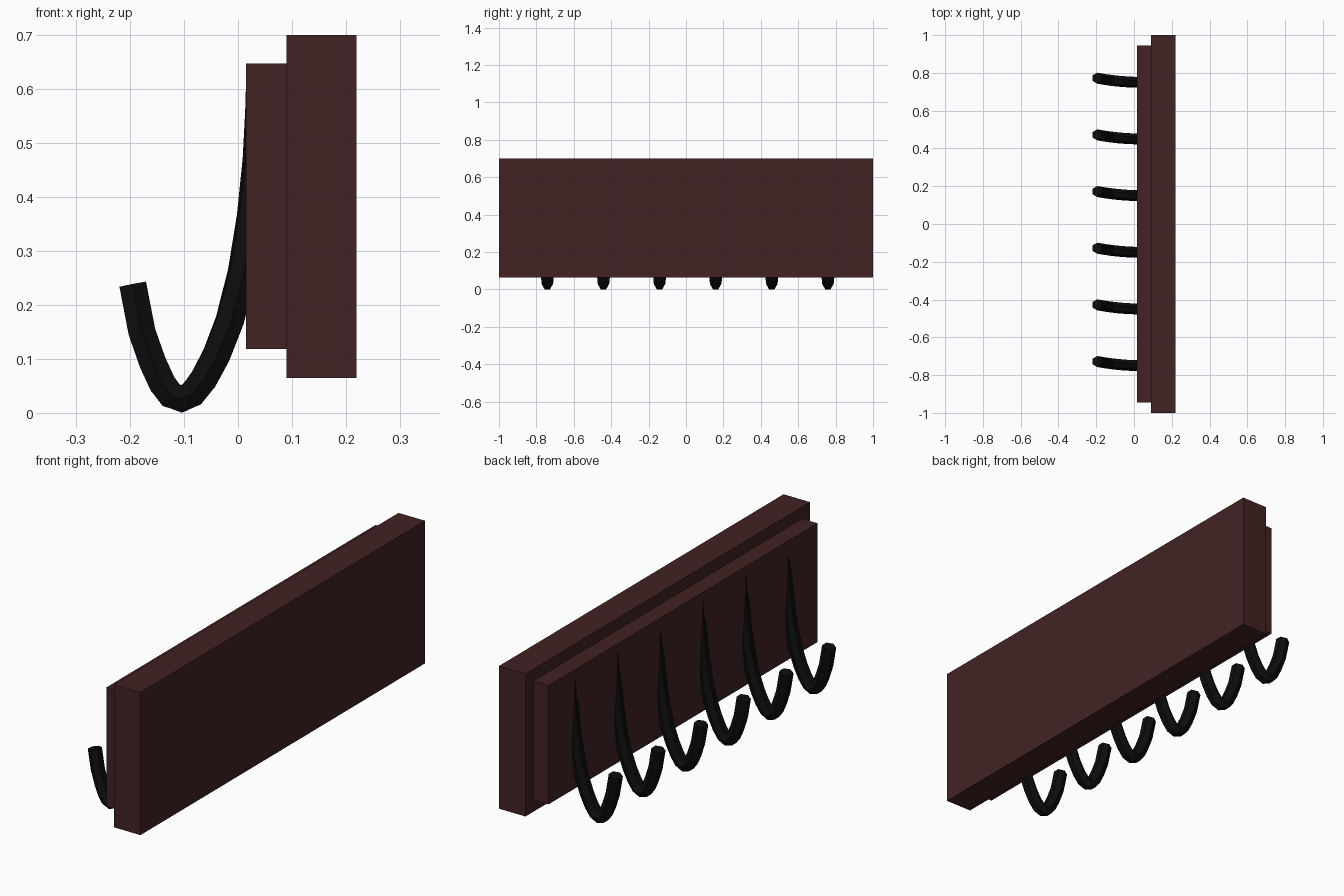
import bpy, bmesh, math
from mathutils import Vector

if "Cube" in bpy.data.objects:
    bpy.data.objects.remove(bpy.data.objects["Cube"])


def material(name, rgb):
    m = bpy.data.materials.new(name)
    m.diffuse_color = (*rgb, 1)
    m.use_nodes = True
    m.node_tree.nodes["Principled BSDF"].inputs["Base Color"].default_value = m.diffuse_color
    return m


WOOD = material("dark_red_wood", (0.054, 0.0165, 0.0175))
IRON = material("black_iron", (0.004, 0.004, 0.004))


def finish(bm, name, mat):
    bmesh.ops.recalc_face_normals(bm, faces=bm.faces)
    me = bpy.data.meshes.new(name)
    bm.to_mesh(me)
    bm.free()
    me.materials.append(mat)
    ob = bpy.data.objects.new(name, me)
    bpy.context.collection.objects.link(ob)
    return ob


def board(name, lo, hi):
    bm = bmesh.new()
    bmesh.ops.create_cube(bm, size=1)
    for v in bm.verts:
        v.co = [l + (h - l) * (c + 0.5) for l, h, c in zip(lo, hi, v.co)]
    return finish(bm, name, WOOD)


# Wall board and the smaller raised board in front of it
board("back_board", (0.09, -1, 0.065), (0.22, 1, 0.70))
board("raised_board", (0.015, -0.945, 0.118), (0.09, 0.945, 0.647))

# Hook centre line (x, z), from the free tip down and up into the board
PATH = [(-0.195, 0.238), (-0.178, 0.15), (-0.158, 0.093), (-0.14, 0.054),
        (-0.124, 0.033), (-0.105, 0.026), (-0.085, 0.035), (-0.064, 0.062),
        (-0.04, 0.107), (-0.015, 0.172), (0.008, 0.262), (0.025, 0.365),
        (0.036, 0.47), (0.041, 0.56), (0.043, 0.62)]
RADIUS, SIDES = 0.029, 6


def hook(name, y0):
    # The hook leans slightly sideways towards its tip
    pts = [Vector((x, y0 + 0.022 * ((0.043 - x) / 0.238) ** 2, z)) for x, z in PATH]
    bm = bmesh.new()
    rings = []
    for i, p in enumerate(pts):
        t = (pts[min(i + 1, len(pts) - 1)] - pts[max(i - 1, 0)]).normalized()
        n = t.cross(Vector((0, 1, 0))).normalized()
        b = n.cross(t)
        twist = 0.25 * max(0, (i - 6) / 8)
        ring = []
        for k in range(SIDES):
            a = math.tau * k / SIDES + twist
            ring.append(bm.verts.new(p + RADIUS * (math.cos(a) * b + math.sin(a) * n)))
        rings.append(ring)
    for r, s in zip(rings, rings[1:]):
        for k in range(SIDES):
            j = (k + 1) % SIDES
            bm.faces.new((r[k], r[j], s[j], s[k]))
    bm.faces.new(rings[0])
    bm.faces.new(rings[-1])
    return finish(bm, name, IRON)


# Row of six hooks
for i in range(6):
    hook(f"hook_{i + 1}", -0.75 + 0.3 * i)
